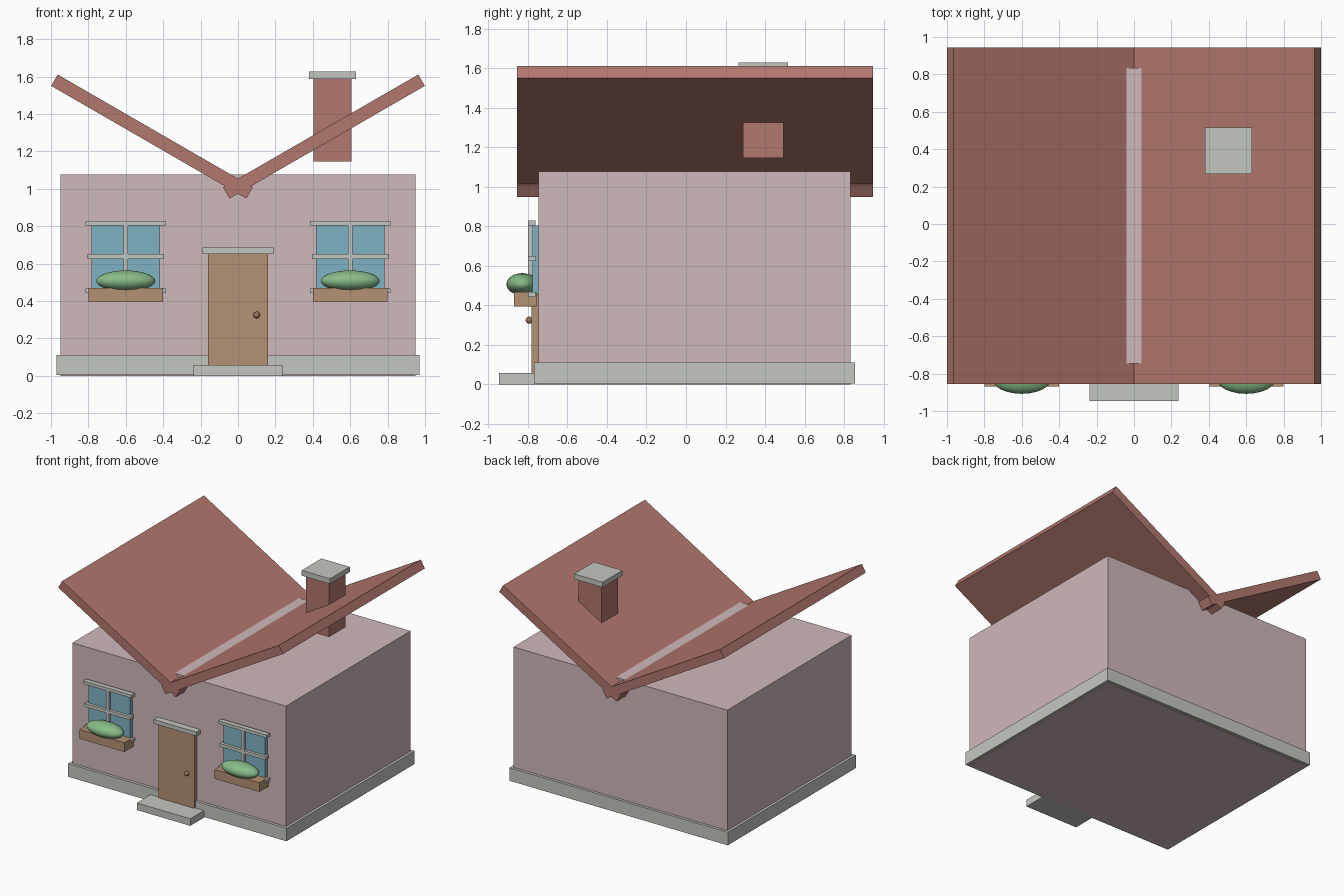
import bpy, bmesh, math
from mathutils import Matrix

if "Cube" in bpy.data.objects:
    bpy.data.objects.remove(bpy.data.objects["Cube"])


def material(name, r, g, b):
    lin = lambda c: ((c / 255 + 0.055) / 1.055) ** 2.4
    m = bpy.data.materials.new(name)
    m.diffuse_color = (lin(r), lin(g), lin(b), 1)
    m.use_nodes = True
    m.node_tree.nodes["Principled BSDF"].inputs["Base Color"].default_value = m.diffuse_color
    return m


PINK = material("pale pink plaster", 208, 184, 187)
RED = material("brick red", 178, 120, 110)
GREY = material("light grey stone", 196, 198, 192)
BLUE = material("glass blue", 128, 178, 196)
WOOD = material("warm wood", 181, 145, 115)
GREEN = material("leaf green", 136, 188, 136)
BRONZE = material("knob bronze", 160, 118, 90)


def add(name, bm, mat, smooth=False):
    bmesh.ops.recalc_face_normals(bm, faces=bm.faces)
    for f in bm.faces:
        f.smooth = smooth
    me = bpy.data.meshes.new(name)
    bm.to_mesh(me)
    bm.free()
    me.materials.append(mat)
    ob = bpy.data.objects.new(name, me)
    bpy.context.collection.objects.link(ob)
    return ob


def box(name, x, y, z, mat):
    """Box from (min, max) ranges."""
    bm = bmesh.new()
    mid = [(a + b) / 2 for a, b in (x, y, z)]
    size = [b - a for a, b in (x, y, z)]
    bmesh.ops.create_cube(bm, size=1, matrix=Matrix.Translation(mid) @ Matrix.Diagonal((*size, 1)))
    return add(name, bm, mat)


def ball(name, centre, radii, mat):
    bm = bmesh.new()
    bmesh.ops.create_uvsphere(bm, u_segments=24, v_segments=14, radius=1,
                              matrix=Matrix.Translation(centre) @ Matrix.Diagonal((*radii, 1)))
    return add(name, bm, mat, smooth=True)


# Body and footing
box("walls", (-0.95, 0.95), (-0.747, 0.833), (0, 1.077), PINK)
box("foundation", (-0.97, 0.97), (-0.77, 0.855), (0.005, 0.11), GREY)
box("front_step", (-0.238, 0.238), (-0.945, -0.745), (0, 0.057), GREY)

# Butterfly roof: one sloping slab that runs past the valley, then mirrored
slope, thick = math.radians(30), 0.07
c, s = math.cos(slope), math.sin(slope)
tops = [(x, 1.054 + x * math.tan(slope)) for x in (-0.08, 0.964)]
bottoms = [(x + thick * s, z - thick * c) for x, z in reversed(tops)]
bm = bmesh.new()
face = bm.faces.new([bm.verts.new((x, -0.856, z)) for x, z in tops + bottoms])
new = bmesh.ops.extrude_face_region(bm, geom=[face])["geom"]
bmesh.ops.translate(bm, verts=[v for v in new if isinstance(v, bmesh.types.BMVert)], vec=(0, 1.801, 0))
roof = add("roof_slabs", bm, RED)
mirror = roof.modifiers.new("mirror", "MIRROR")
mirror.use_mirror_merge = False

# Chimney
box("chimney", (0.403, 0.608), (0.288, 0.494), (1.145, 1.588), RED)
box("chimney_cap", (0.38, 0.632), (0.266, 0.516), (1.586, 1.628), GREY)

# Door
box("door", (-0.16, 0.16), (-0.782, -0.74), (0.057, 0.655), WOOD)
box("door_lintel", (-0.19, 0.19), (-0.80, -0.74), (0.652, 0.685), GREY)
ball("door_knob", (0.1, -0.793, 0.325), (0.018, 0.018, 0.018), BRONZE)

# Windows with bars, planter and bush
for side, cx in (("left", -0.6), ("right", 0.6)):
    def part(name, half, y, z, mat):
        box(f"{side}_{name}", (cx - half, cx + half), y, z, mat)
    part("window_glass", 0.184, (-0.777, -0.74), (0.455, 0.805), BLUE)
    part("window_head", 0.215, (-0.80, -0.76), (0.803, 0.828), GREY)
    part("window_crossbar", 0.204, (-0.80, -0.76), (0.624, 0.65), GREY)
    part("window_sill", 0.215, (-0.80, -0.76), (0.443, 0.467), GREY)
    part("window_mullion", 0.012, (-0.80, -0.77), (0.455, 0.805), GREY)
    part("planter", 0.2, (-0.87, -0.757), (0.394, 0.468), WOOD)
    ball(f"{side}_bush", (cx, -0.828, 0.507), (0.158, 0.08, 0.056), GREEN)
